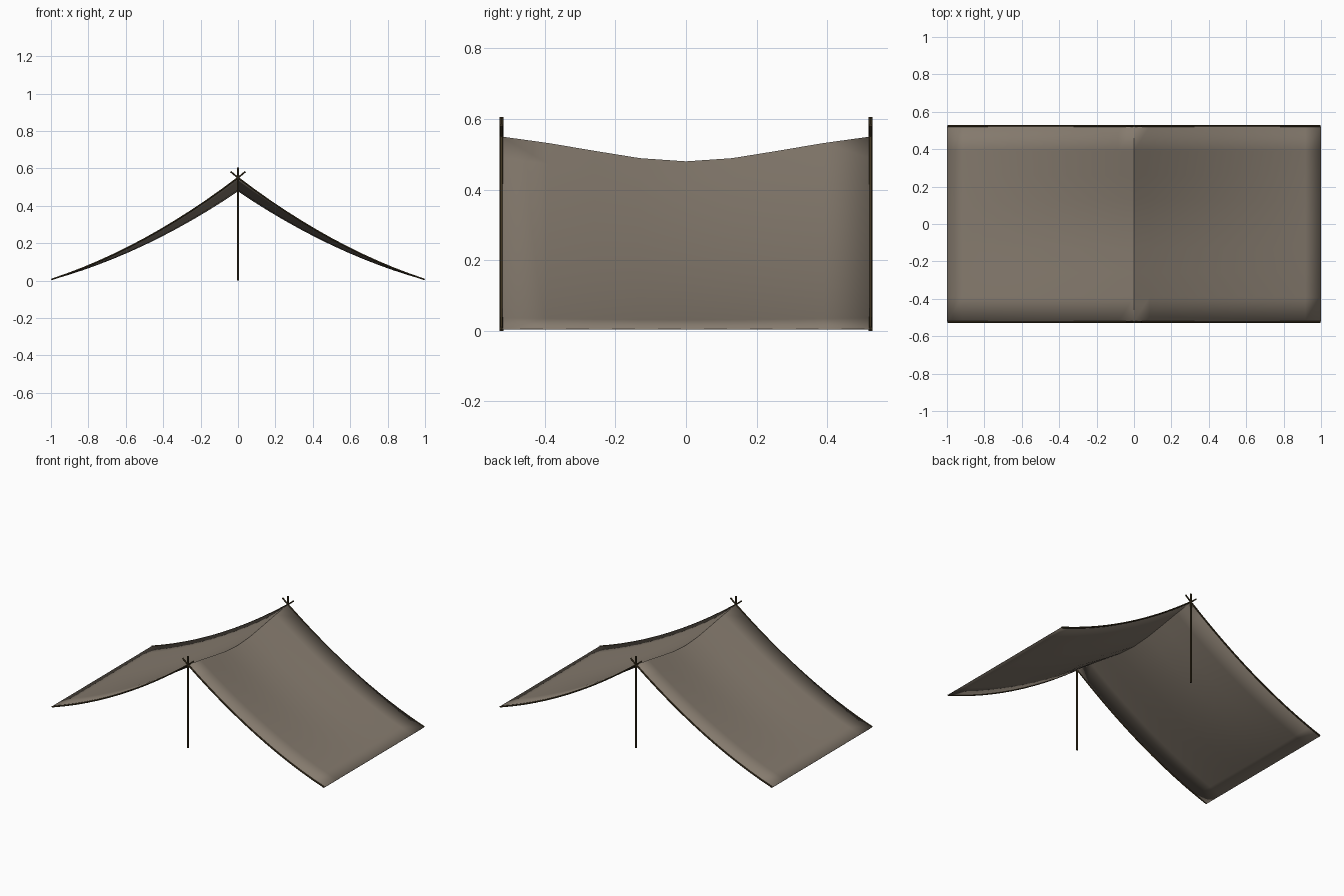
import bpy, bmesh, math

if "Cube" in bpy.data.objects:
    bpy.data.objects.remove(bpy.data.objects["Cube"])


def material(name, rgb):
    m = bpy.data.materials.new(name)
    m.diffuse_color = (*rgb, 1)
    m.use_nodes = True
    m.node_tree.nodes["Principled BSDF"].inputs["Base Color"].default_value = m.diffuse_color
    return m


CLOTH = material("grey brown canvas", (0.235, 0.196, 0.155))
WOOD = material("dark brown wood", (0.055, 0.038, 0.016))

END_Y = 0.523                                  # plane of the poles and edge spars
RIDGE = [0.48, 0.489, 0.51, 0.532, 0.55]       # ridge height from middle to end
NX, NY = 12, 4


def height(x, ridge, sag=0.05):
    """Hanging profile from the ridge down to the ground edge."""
    t = abs(x)
    return 0.006 + (ridge - 0.006) * (1 - t) - 4 * sag * t * (1 - t)


def finish(ob, mat):
    ob.data.materials.append(mat)
    bpy.ops.object.select_all(action='DESELECT')
    ob.select_set(True)
    bpy.context.view_layer.objects.active = ob
    if ob.type == 'CURVE':
        bpy.ops.object.convert(target='MESH')
    bpy.ops.object.shade_smooth_by_angle(angle=math.radians(35))


# Sagging canvas sheet with a creased ridge
bm = bmesh.new()
rows = []
for j in range(-NY, NY + 1):
    y = 0.521 * j / NY
    rows.append([bm.verts.new((i / NX, y, height(i / NX, RIDGE[abs(j)])))
                 for i in range(-NX, NX + 1)])
for a, b in zip(rows, rows[1:]):
    for i in range(2 * NX):
        bm.faces.new((a[i], a[i + 1], b[i + 1], b[i]))
mesh = bpy.data.meshes.new("canvas")
bm.to_mesh(mesh)
bm.free()
canvas = bpy.data.objects.new("canvas", mesh)
bpy.context.collection.objects.link(canvas)
finish(canvas, CLOTH)
solid = canvas.modifiers.new("thickness", 'SOLIDIFY')
solid.thickness = 0.003

for end, y in (("front", -END_Y), ("back", END_Y)):
    # Upright pole
    bpy.ops.mesh.primitive_cylinder_add(vertices=8, radius=0.006, depth=0.605,
                                        location=(0, y, 0.3025))
    pole = bpy.context.object
    pole.name = end + "_pole"
    finish(pole, WOOD)

    # Curved edge spars that cross over each other at the top
    for label, s in (("left", -1), ("right", 1)):
        pts = [(-0.04 * s, y, 0.583)]
        pts += [(s * k / 12 * 0.997, y, height(k / 12, 0.55, 0.054)) for k in range(13)]
        cu = bpy.data.curves.new(f"{end}_{label}_edge_spar", 'CURVE')
        cu.dimensions = '3D'
        cu.bevel_depth = 0.005
        cu.bevel_resolution = 1
        cu.use_fill_caps = True
        sp = cu.splines.new('POLY')
        sp.points.add(len(pts) - 1)
        for p, co in zip(sp.points, pts):
            p.co = (*co, 1)
        spar = bpy.data.objects.new(cu.name, cu)
        bpy.context.collection.objects.link(spar)
        finish(spar, WOOD)
